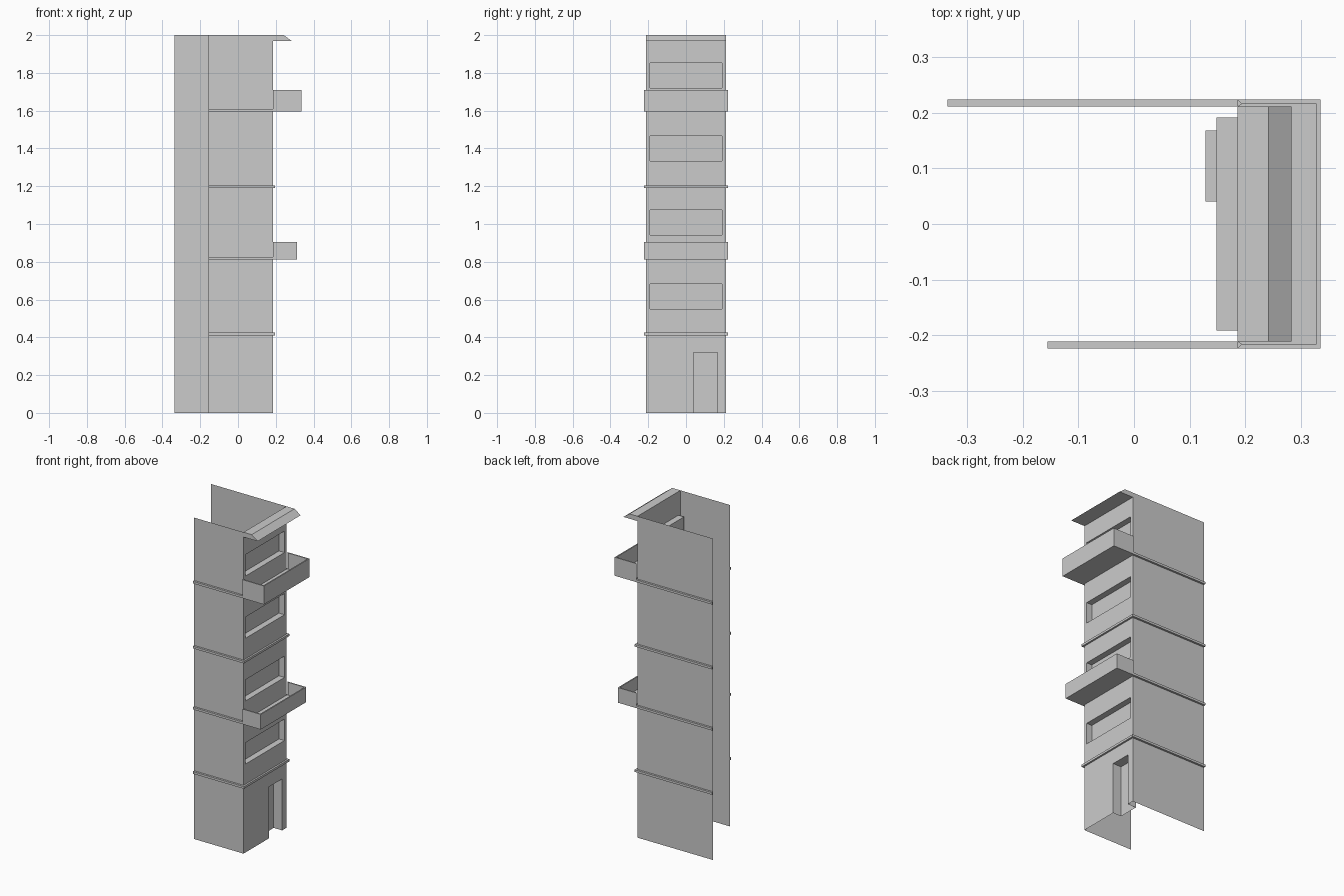
import bpy, bmesh

if "Cube" in bpy.data.objects:
    bpy.data.objects.remove(bpy.data.objects["Cube"])

WX, WY = 0.186, 0.211          # front wall plane, side wall planes
BY = 0.2235                    # outer face of ledges and balconies
BACK_R, BACK_L = -0.155, -0.335  # rear ends of the two side walls


def finish(bm, name, smooth=False):
    bmesh.ops.remove_doubles(bm, verts=bm.verts, dist=1e-5)
    mesh = bpy.data.meshes.new(name)
    bm.to_mesh(mesh)
    bm.free()
    ob = bpy.data.objects.new(name, mesh)
    bpy.context.collection.objects.link(ob)
    if smooth:
        for p in mesh.polygons:
            p.use_smooth = True
    return ob


def face(bm, pts):
    return bm.faces.new([bm.verts.new(p) for p in pts])


def sweep(bm, rings, caps=True):
    """Skin a list of (plan path, z) rings; cap both path ends."""
    R = [[(x, y, z) for x, y in path] for path, z in rings]
    for a, b in zip(R, R[1:]):
        for i in range(len(a) - 1):
            face(bm, (a[i], a[i + 1], b[i + 1], b[i]))
    if caps:
        face(bm, [r[0] for r in reversed(R)])
        face(bm, [r[-1] for r in R])


def recess(bm, y0, y1, z0, z1, depth, sill=True):
    """Open-fronted niche set into the front wall."""
    a, b = WX, WX - depth
    face(bm, ((b, y0, z0), (b, y1, z0), (b, y1, z1), (b, y0, z1)))
    face(bm, ((b, y0, z0), (b, y0, z1), (a, y0, z1), (a, y0, z0)))
    face(bm, ((b, y1, z0), (a, y1, z0), (a, y1, z1), (b, y1, z1)))
    face(bm, ((b, y0, z1), (b, y1, z1), (a, y1, z1), (a, y0, z1)))
    if sill:
        face(bm, ((b, y0, z0), (a, y0, z0), (a, y1, z0), (b, y1, z0)))


# Front wall with window and door niches
windows = [(-0.1915, 0.1915, z0, z1) for z0, z1 in
           ((0.55, 0.683), (0.943, 1.075), (1.333, 1.465), (1.72, 1.853))]
door = (0.04, 0.168, 0.0, 0.32)
holes = windows + [door]
ys = sorted({-WY, WY} | {v for h in holes for v in h[:2]})
zs = sorted({0.0, 2.0} | {v for h in holes for v in h[2:]})
bm = bmesh.new()
for y0, y1 in zip(ys, ys[1:]):
    for z0, z1 in zip(zs, zs[1:]):
        cy, cz = (y0 + y1) / 2, (z0 + z1) / 2
        if not any(h[0] < cy < h[1] and h[2] < cz < h[3] for h in holes):
            face(bm, ((WX, y0, z0), (WX, y1, z0), (WX, y1, z1), (WX, y0, z1)))
for w in windows:
    recess(bm, *w, depth=0.038)
recess(bm, *door, depth=0.058, sill=False)
finish(bm, "front_wall")

# Side walls, single sheets of unequal length
for name, path in (("right_wall", [(BACK_R, -WY), (WX, -WY)]),
                   ("left_wall", [(WX, WY), (BACK_L, WY)])):
    bm = bmesh.new()
    sweep(bm, [(path, 0), (path, 2)], caps=False)
    finish(bm, name)


def ledge(name, inner, outer, z0, z1):
    bm = bmesh.new()
    sweep(bm, [(inner, z0), (outer, z0), (outer, z1), (inner, z1)])
    finish(bm, name)


# Ledges wrapping three sides
for i, z in enumerate((0.411, 1.191)):
    ledge(f"wrap_ledge_{i + 1}",
          [(BACK_R, -WY), (WX, -WY), (WX, WY), (BACK_L, WY)],
          [(BACK_R, -BY), (0.197, -BY), (0.197, BY), (BACK_L, BY)],
          z, z + 0.014)

# Side ledges and open-topped balconies on alternate floors
for i, (z, top, x) in enumerate(((0.811, 0.905, 0.313), (1.595, 1.71, 0.335))):
    ledge(f"right_ledge_{i + 1}", [(BACK_R, -WY), (WX, -WY)],
          [(BACK_R, -BY), (WX, -BY)], z, z + 0.014)
    ledge(f"left_ledge_{i + 1}", [(WX, WY), (BACK_L, WY)],
          [(WX, BY), (BACK_L, BY)], z, z + 0.014)
    t, fl = 0.0075, z + 0.014
    outer = [(WX, -BY), (x, -BY), (x, BY), (WX, BY)]
    inner = [(WX + t, -BY + t), (x - t, -BY + t), (x - t, BY - t), (WX + t, BY - t)]
    bm = bmesh.new()
    sweep(bm, [(outer, z), (outer, top), (inner, top), (inner, fl)])
    face(bm, [(px, py, z) for px, py in reversed(outer)])
    face(bm, [(px, py, fl) for px, py in
              [(WX, -WY)] + inner + [(WX, WY)]])
    finish(bm, f"balcony_{i + 1}")

# Sloped eave along the top of the front
profile = [(WX, 1.97), (0.283, 1.97), (0.242, 2.0), (WX, 2.0)]
bm = bmesh.new()
f = face(bm, [(x, -WY, z) for x, z in profile])
ext = bmesh.ops.extrude_face_region(bm, geom=[f], use_keep_orig=True)
bmesh.ops.translate(bm, vec=(0, 2 * WY, 0),
                    verts=[v for v in ext["geom"] if isinstance(v, bmesh.types.BMVert)])
bmesh.ops.recalc_face_normals(bm, faces=bm.faces)
finish(bm, "eave")
